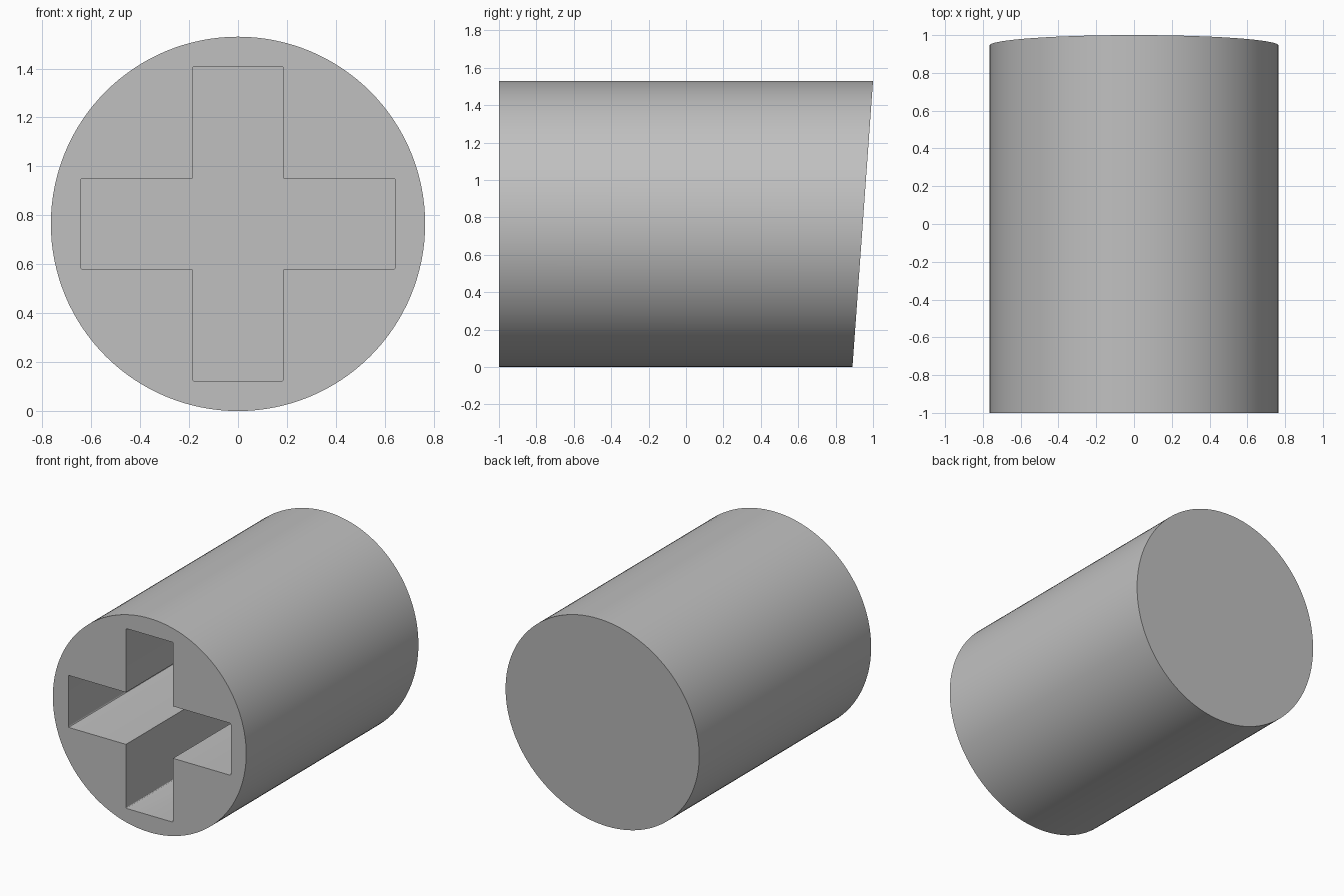
import bpy
import bmesh
from math import radians
from mathutils import Matrix, Vector

if "Cube" in bpy.data.objects:
    bpy.data.objects.remove(bpy.data.objects["Cube"], do_unlink=True)

RADIUS = 0.765
FRONT, BACK_TOP, BACK_BOTTOM = -1.0, 1.0, 0.89
ARM, HALF_WIDTH = 0.643, 0.186     # cross socket reach and half width
SOCKET_END = 0.5

grey = bpy.data.materials.new("grey")
grey.use_nodes = True
colour = (0.53, 0.53, 0.53, 1)
grey.diffuse_color = colour
grey.node_tree.nodes["Principled BSDF"].inputs["Base Color"].default_value = colour


def make_object(name, bm):
    bmesh.ops.recalc_face_normals(bm, faces=bm.faces)
    mesh = bpy.data.meshes.new(name)
    bm.to_mesh(mesh)
    bm.free()
    mesh.materials.append(grey)
    obj = bpy.data.objects.new(name, mesh)
    bpy.context.collection.objects.link(obj)
    return obj


# Round body lying along y, with a slightly slanted back end
bm = bmesh.new()
bmesh.ops.create_cone(bm, cap_ends=True, segments=128, radius1=RADIUS, radius2=RADIUS, depth=2,
                      matrix=Matrix.Translation((0, 0, RADIUS)) @ Matrix.Rotation(radians(90), 4, 'X'))
for v in bm.verts:
    if v.co.y > 0:
        v.co.y = BACK_BOTTOM + (BACK_TOP - BACK_BOTTOM) * v.co.z / (2 * RADIUS)
body = make_object("socket_cylinder", bm)

# Cross-shaped cutter: one arm outline turned four times, then extruded
bm = bmesh.new()
outline = []
for turn in range(4):
    spin = Matrix.Rotation(radians(90 * turn), 3, 'Y')
    for x, z in ((HALF_WIDTH, HALF_WIDTH), (HALF_WIDTH, ARM), (-HALF_WIDTH, ARM)):
        p = spin @ Vector((x, 0, z))
        outline.append(bm.verts.new((p.x, FRONT - 0.1, p.z + RADIUS)))
# The turn runs clockwise, so each arm is listed right to left and reversed here
ordered = []
for turn in range(4):
    inner, right, left = outline[turn * 3:turn * 3 + 3]
    ordered += [left, right, inner]
face = bm.faces.new(ordered)
extruded = bmesh.ops.extrude_face_region(bm, geom=[face])
moved = [g for g in extruded["geom"] if isinstance(g, bmesh.types.BMVert)]
bmesh.ops.translate(bm, verts=moved, vec=(0, SOCKET_END - FRONT + 0.1, 0))

# Slightly rounded outer corners on the arms
corners = []
for e in bm.edges:
    a, b = (v.co for v in e.verts)
    reach = max(abs(a.x), abs(a.z - RADIUS))
    if abs(a.y - b.y) > 1 and reach > ARM - 0.01:
        corners.append(e)
bmesh.ops.bevel(bm, geom=corners, offset=0.008, segments=3, profile=0.5, affect='EDGES')
cutter = make_object("socket_cutter", bm)
cutter.hide_render = True

# Cut the socket and remove the helper
cut = body.modifiers.new("socket", 'BOOLEAN')
cut.operation = 'DIFFERENCE'
cut.solver = 'EXACT'
cut.object = cutter
bpy.ops.object.select_all(action='DESELECT')
bpy.context.view_layer.objects.active = body
body.select_set(True)
bpy.ops.object.modifier_apply(modifier=cut.name)
bpy.data.objects.remove(cutter, do_unlink=True)
bpy.ops.object.shade_smooth_by_angle(angle=radians(30))
